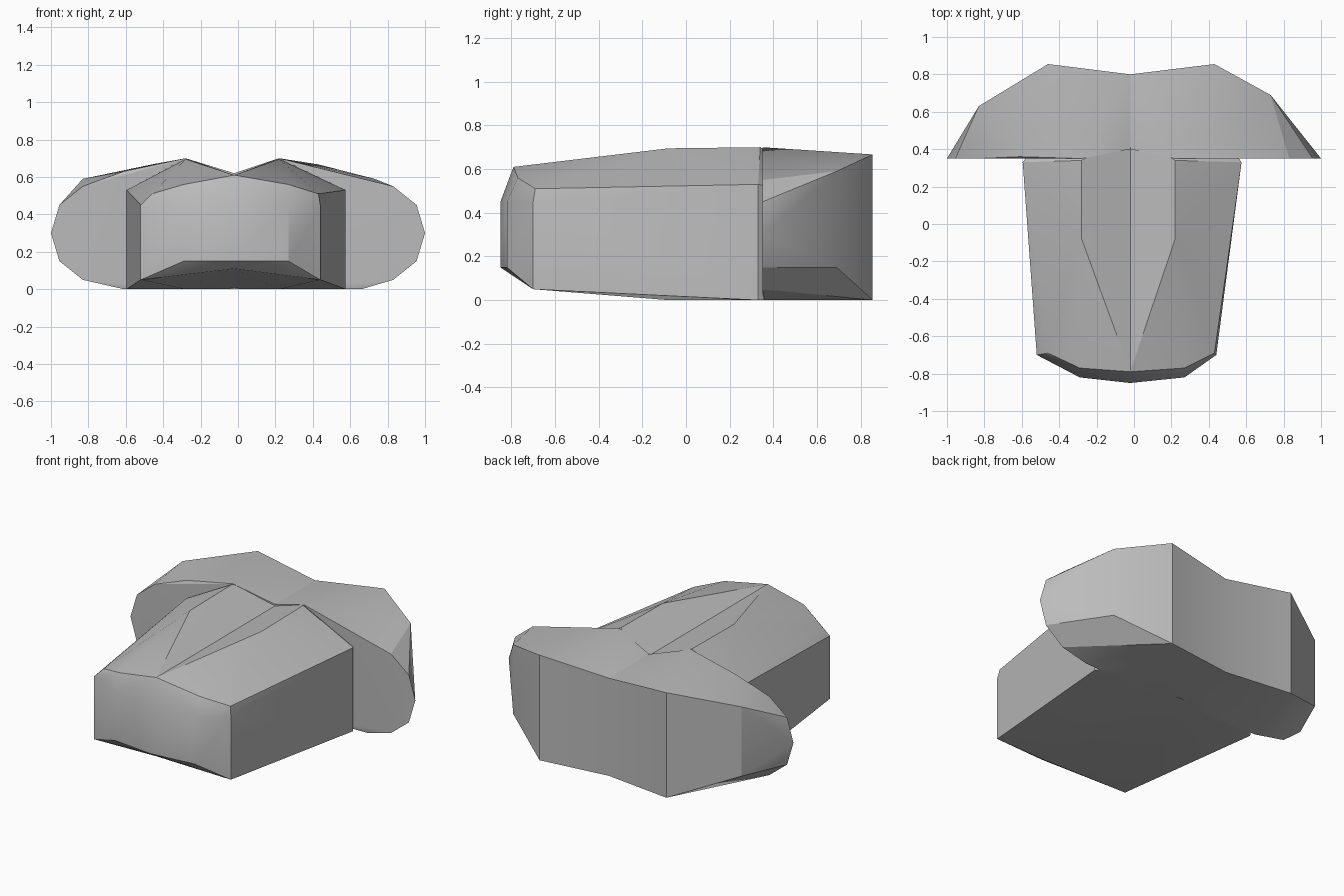
import bpy
import bmesh

MID = -0.02  # x of the central valley line

default_cube = bpy.data.objects.get("Cube")
if default_cube:
    bpy.data.objects.remove(default_cube, do_unlink=True)


def make_material(name, color):
    material = bpy.data.materials.new(name)
    material.use_nodes = True
    material.diffuse_color = color
    material.node_tree.nodes["Principled BSDF"].inputs["Base Color"].default_value = color
    return material


def add_hull(bm, points):
    """Wrap the points in a faceted shell that stays open along the centre line."""
    verts = [bm.verts.new(p) for p in points]
    result = bmesh.ops.convex_hull(bm, input=verts)
    loose = {v for v in result["geom_interior"] + result["geom_unused"]
             if isinstance(v, bmesh.types.BMVert)}
    bmesh.ops.delete(bm, geom=list(loose), context="VERTS")
    inner = [f for f in bm.faces if all(abs(v.co.x - MID) < 0.001 for v in f.verts)]
    bmesh.ops.delete(bm, geom=inner, context="FACES")


def finish(bm, name, material):
    """Weld both halves, merge flat facets and create the object."""
    bmesh.ops.remove_doubles(bm, verts=bm.verts[:], dist=0.0005)
    bmesh.ops.dissolve_limit(bm, angle_limit=0.01, verts=bm.verts[:], edges=bm.edges[:])
    bmesh.ops.recalc_face_normals(bm, faces=bm.faces[:])
    mesh = bpy.data.meshes.new(name)
    bm.to_mesh(mesh)
    bm.free()
    mesh.materials.append(material)
    obj = bpy.data.objects.new(name, mesh)
    bpy.context.collection.objects.link(obj)
    bpy.ops.object.select_all(action="DESELECT")
    obj.select_set(True)
    bpy.context.view_layer.objects.active = obj
    bpy.ops.object.shade_smooth_by_angle(angle=0.4)
    return obj


def column(x, y, *heights):
    """Points stacked above one plan position."""
    return [(x, y, z) for z in heights]


def trunk_half(wall_front, wall_back, nose, ridge, shoulder):
    """Half of the long front block, from the nose to inside the rear bar."""
    points = column(MID, -0.85, 0.15, 0.45)
    points += column(MID, -0.79, 0.11, 0.61)
    points += column(nose, -0.82, 0.15, 0.45)
    points += column(nose, -0.77, 0.11, 0.56)
    points += column(wall_front, -0.7, 0.05, 0.45)
    points += column(shoulder, -0.69, 0.51)
    points += column(ridge, -0.08, 0.0, 0.695)
    points += column(ridge, 0.34, 0.7)
    points += column(wall_back, 0.33, 0.0, 0.53)
    points += column(wall_back * 0.8, 0.5, 0.0, 0.5)
    points += column(MID, 0.5, 0.0, 0.61)
    return points


def wing_half(side, ridge, corner, elbow, elbow_y, inner, inner_top):
    """Half of the rear bar, swept forward to a rounded end face."""
    points = column(MID, 0.8, 0.0, 0.62)
    points += column(MID, 0.4, 0.0, 0.62)
    points += column(ridge, 0.35, 0.0, 0.7)
    points += column(corner, 0.855, 0.0, 0.667)
    points += column(elbow, elbow_y, 0.15, 0.59)
    points += column(inner, 0.36, 0.0, inner_top)
    # rounded end face
    for x, low, high in ((0.83, 0.05, 0.55), (0.955, 0.15, 0.45), (1.0, 0.3, 0.3)):
        points += column(side * x, 0.35, *{low, high})
    return points


grey = make_material("plain grey", (0.5, 0.5, 0.5, 1.0))

# Long front block
bm = bmesh.new()
add_hull(bm, trunk_half(0.44, 0.575, 0.27, 0.22, 0.43))
add_hull(bm, trunk_half(-0.52, -0.595, -0.29, -0.28, -0.46))
finish(bm, "front_block", grey)

# Rear bar with swept ends
bm = bmesh.new()
add_hull(bm, wing_half(1, 0.22, 0.43, 0.73, 0.69, 0.66, 0.57))
add_hull(bm, wing_half(-1, -0.28, -0.46, -0.83, 0.63, -0.61, 0.63))
finish(bm, "rear_bar", grey)
